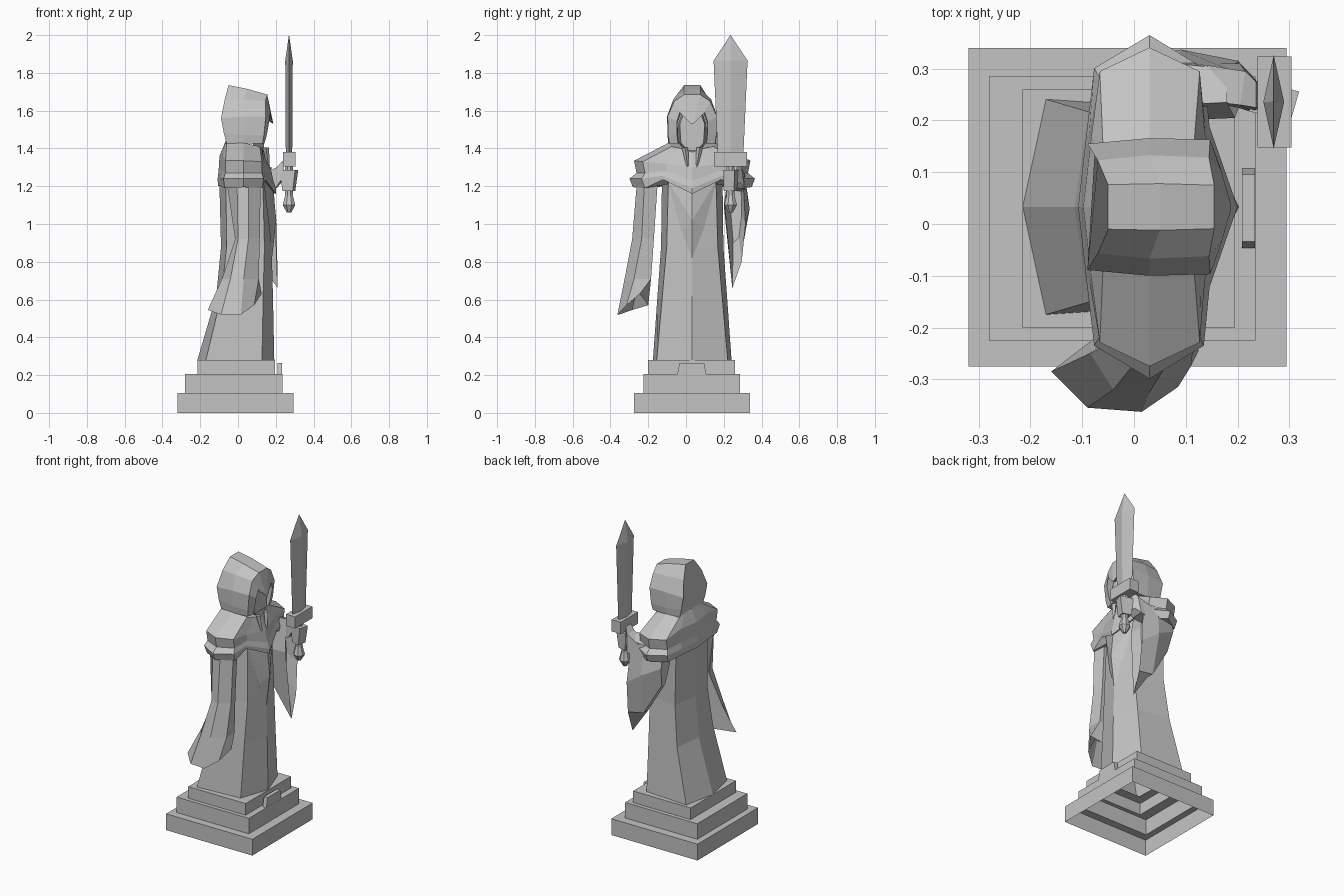
import bpy, bmesh, math
from mathutils import Vector

CY = 0.033  # body symmetry plane
stone = bpy.data.materials.new("grey_stone")
stone.diffuse_color = (0.55, 0.55, 0.55, 1)


def finish(name, bm):
    bmesh.ops.remove_doubles(bm, verts=bm.verts, dist=1e-5)
    bmesh.ops.recalc_face_normals(bm, faces=bm.faces)
    me = bpy.data.meshes.new(name)
    bm.to_mesh(me)
    bm.free()
    me.materials.append(stone)
    ob = bpy.data.objects.new(name, me)
    bpy.context.collection.objects.link(ob)
    return ob


def loft(name, rings, cap_start=False, cap_end=False):
    bm = bmesh.new()
    rows = [[bm.verts.new(p) for p in r] for r in rings]
    n = len(rows[0])
    for a, b in zip(rows, rows[1:]):
        for i in range(n):
            j = (i + 1) % n
            bm.faces.new((a[i], a[j], b[j], b[i]))
    if cap_start:
        bm.faces.new(rows[0])
    if cap_end:
        bm.faces.new(rows[-1])
    return finish(name, bm)


def sym(half):
    """Mirror a half ring (x, half width, z) across the body plane."""
    other = [(x, CY - w, z) for x, w, z in reversed(half) if w > 0]
    return [(x, CY + w, z) for x, w, z in half] + other


def level(z, pts):
    return [(x, w, z) for x, w in pts]


def rect(x0, x1, y0, y1, z):
    return [(x0, y0, z), (x1, y0, z), (x1, y1, z), (x0, y1, z)]


def box(name, x0, x1, y0, y1, z0, z1):
    return loft(name, [rect(x0, x1, y0, y1, z0), rect(x0, x1, y0, y1, z1)], True, True)


# Stepped plinth, hollow underneath
steps = [(-.32, .295, -.275, .34, 0, .105), (-.28, .235, -.225, .285, .105, .205),
         (-.215, .195, -.2, .26, .205, .28)]
rings = []
for x0, x1, y0, y1, z0, z1 in steps:
    rings += [rect(x0, x1, y0, y1, z0), rect(x0, x1, y0, y1, z1)]
rings.append(rect(-.16, .12, -.14, .205, .28))
loft("plinth", rings)

# Small tablet standing on the plinth
loft("tablet", [rect(.209, .234, -.047, .108, .2), rect(.209, .234, -.034, .096, .265)], True, True)

# Robe with a wedge-shaped front
loft("robe", [sym(level(z, p)) for z, p in [
    (.28, [(-.215, 0), (-.17, .208), (.127, .188), (.192, 0)]),
    (.62, [(-.115, 0), (-.088, .184), (.133, .158), (.185, 0)]),
    (.88, [(-.09, 0), (-.06, .165), (.14, .135), (.178, 0)]),
    (1.27, [(-.1, 0), (-.065, .16), (.13, .125), (.168, 0)])]])

# Pointed chest panel
bm = bmesh.new()
tip, ridge, top = [bm.verts.new((x, CY, z)) for x, z in [(.18, .82), (.203, 1.02), (.185, 1.2)]]
for s in (-1, 1):
    corner = bm.verts.new((.135, CY + s * .13, 1.23))
    edge = bm.verts.new((.166, CY + s * .06, .97))
    bm.faces.new((tip, ridge, edge))
    bm.faces.new((ridge, corner, edge))
    bm.faces.new((ridge, top, corner))
finish("chest_panel", bm)

# Shoulder mantle with flared rim and pointed front
loft("mantle", [sym(r) for r in [
    [(-.065, 0, 1.44), (-.062, .07, 1.44), (-.06, .12, 1.425), (.03, .125, 1.43),
     (.115, .11, 1.41), (.13, .06, 1.40), (.135, 0, 1.38)],
    [(-.098, 0, 1.36), (-.082, .14, 1.365), (-.066, .262, 1.335), (.03, .308, 1.335),
     (.127, .262, 1.33), (.137, .14, 1.32), (.172, 0, 1.3)],
    [(-.103, 0, 1.28), (-.087, .14, 1.28), (-.066, .25, 1.27), (.03, .295, 1.27),
     (.127, .25, 1.27), (.139, .14, 1.28), (.187, 0, 1.23)],
    [(-.108, 0, 1.24), (-.092, .14, 1.24), (-.077, .268, 1.24), (.03, .332, 1.24),
     (.135, .268, 1.24), (.146, .155, 1.255), (.2, 0, 1.19)],
    [(-.106, 0, 1.2), (-.09, .14, 1.2), (-.07, .25, 1.19), (.03, .315, 1.195),
     (.13, .25, 1.19), (.146, .155, 1.235), (.2, 0, 1.16)],
    [(-.08, 0, 1.21), (-.07, .12, 1.21), (-.05, .14, 1.21), (.03, .14, 1.21),
     (.1, .13, 1.21), (.12, .11, 1.24), (.15, 0, 1.18)]]], True)

# Hood: back, middle, rim, hanging brow, inner hollow
loft("hood", [sym(r) for r in [
    [(-.06, .118, 1.425), (-.075, .122, 1.48), (-.09, .122, 1.56), (-.07, .09, 1.66), (-.05, .043, 1.735)],
    [(.03, .127, 1.425), (.03, .131, 1.47), (.03, .133, 1.57), (.03, .1, 1.66), (.05, .045, 1.715)],
    [(.13, .12, 1.425), (.137, .128, 1.47), (.147, .13, 1.57), (.145, .095, 1.65), (.155, .042, 1.685)],
    [(.14, .075, 1.425), (.152, .08, 1.47), (.165, .082, 1.54), (.17, .066, 1.59), (.187, .006, 1.53)],
    [(.09, .07, 1.425), (.09, .075, 1.47), (.09, .078, 1.54), (.09, .06, 1.59), (.09, .006, 1.6)]]],
    True, True)

# Face inside the hood, with a chin
loft("face", [sym(r) for r in [
    [(.08, .04, 1.38), (.08, .07, 1.43), (.08, .075, 1.53), (.08, .05, 1.6)],
    [(.138, .025, 1.39), (.138, .06, 1.43), (.138, .066, 1.53), (.135, .045, 1.585)]]], True, True)

# Two beard strands
for s in (-1, 1):
    bm = bmesh.new()
    bmesh.ops.create_cone(bm, cap_ends=True, segments=4, radius1=.004, radius2=.017, depth=.12)
    for v in bm.verts:
        v.co += Vector((.156 - .15 * v.co.z, CY + s * (.03 + .15 * v.co.z), 1.345))
    finish("beard_strand", bm)

# Hanging left sleeve, hollow at the wide cuff
loft("left_sleeve", [
    [(-.06, -.2, 1.22), (-.005, -.25, 1.22), (.055, -.26, 1.22), (.12, -.22, 1.22), (.1, -.15, 1.22), (-.03, -.15, 1.22)],
    [(-.015, -.21, .92), (.0, -.27, .92), (.055, -.285, .92), (.115, -.235, .92), (.1, -.17, .92), (.0, -.17, .92)],
    [(-.085, -.25, .71), (-.04, -.32, .71), (.03, -.325, .71), (.11, -.275, .71), (.105, -.185, .71), (-.03, -.185, .71)],
    [(-.16, -.285, .545), (-.09, -.355, .52), (.015, -.363, .52), (.085, -.315, .57), (.125, -.245, .63), (-.03, -.2, .57)],
    [(-.06, -.26, .66), (-.02, -.3, .66), (.03, -.3, .66), (.085, -.26, .68), (.08, -.2, .68), (-.02, -.2, .66)]],
    False, True)

# Raised right sleeve with a long pointed drape
loft("right_sleeve", [
    [(-.04, .25, 1.27), (-.04, .22, 1.15), (-.02, .24, 1.02), (-.02, .28, 1.02), (-.04, .31, 1.15), (-.04, .29, 1.27)],
    [(.08, .23, 1.3), (.08, .2, 1.1), (.1, .24, .82), (.1, .29, .82), (.09, .337, 1.08), (.08, .31, 1.27)],
    [(.18, .235, 1.3), (.195, .205, 1.1), (.21, .245, .66), (.208, .295, .8), (.203, .315, 1.0), (.18, .3, 1.27)],
    [(.13, .24, 1.27), (.14, .23, 1.15), (.15, .25, .9), (.15, .28, .93), (.14, .295, 1.05), (.13, .29, 1.25)]],
    True, True)

# Forearm, flared cuff and fist
loft("forearm", [
    [(.12, .24, 1.17), (.12, .31, 1.17), (.12, .31, 1.26), (.12, .24, 1.26)],
    [(.2, .225, 1.19), (.205, .31, 1.19), (.215, .295, 1.3), (.205, .23, 1.3)],
    [(.232, .215, 1.24), (.23, .285, 1.22), (.236, .275, 1.335), (.236, .225, 1.335)],
    [(.245, .22, 1.21), (.245, .265, 1.21), (.245, .265, 1.27), (.245, .22, 1.27)]], True, True)
loft("fist", [
    [(.235, .215, 1.175), (.29, .2, 1.175), (.303, .255, 1.175), (.245, .27, 1.175)],
    [(.222, .218, 1.285), (.302, .197, 1.285), (.319, .256, 1.285), (.238, .277, 1.285)]], True, True)

# Sword: blade, guard, grip and pommel
SX, SY = .27, .236


def diamond(rx, ry, z):
    return [(SX - rx, SY, z), (SX, SY - ry, z), (SX + rx, SY, z), (SX, SY + ry, z)]


loft("sword_blade", [diamond(.017, .068, 1.37), diamond(.02, .09, 1.865), diamond(.0005, .0005, 2.0)], True, True)
box("sword_guard", .239, .304, .148, .324, 1.305, 1.38)


def octagon(r, z):
    return [(SX + r * math.cos(math.pi * (i + .5) / 4), SY + r * math.sin(math.pi * (i + .5) / 4), z)
            for i in range(8)]


loft("sword_grip", [octagon(.022, 1.1), octagon(.022, 1.31)], True, True)
loft("sword_pommel", [octagon(.012, 1.06), octagon(.036, 1.1), octagon(.02, 1.16)], True, True)
